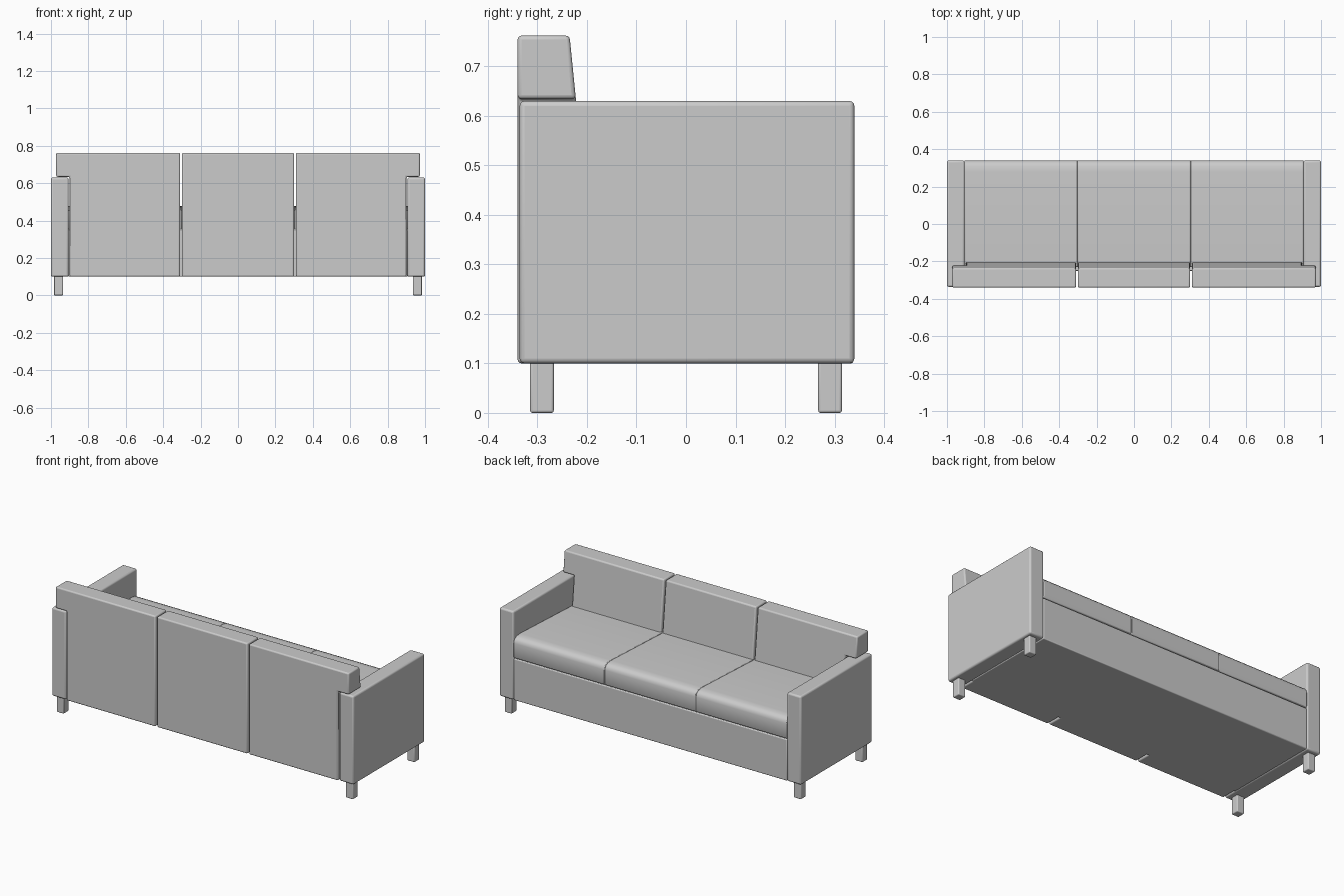
import bpy, bmesh

if "Cube" in bpy.data.objects:
    bpy.data.objects.remove(bpy.data.objects["Cube"])


def prism(name, pts, place, lo, hi, bevel=0.008, segs=3):
    """Extrude a 2D outline between lo and hi; place(a, b, t) gives the 3D point."""
    bm = bmesh.new()
    ends = [[bm.verts.new(place(a, b, t)) for a, b in pts] for t in (lo, hi)]
    n = len(pts)
    bm.faces.new(ends[0])
    bm.faces.new(ends[1])
    for i in range(n):
        j = (i + 1) % n
        bm.faces.new((ends[0][i], ends[0][j], ends[1][j], ends[1][i]))
    bmesh.ops.recalc_face_normals(bm, faces=bm.faces)
    me = bpy.data.meshes.new(name)
    bm.to_mesh(me)
    bm.free()
    ob = bpy.data.objects.new(name, me)
    bpy.context.collection.objects.link(ob)
    mod = ob.modifiers.new("soft_edges", 'BEVEL')
    mod.width, mod.segments = bevel, segs
    mod.limit_method = 'ANGLE'
    bpy.context.view_layer.objects.active = ob
    ob.select_set(True)
    bpy.ops.object.shade_smooth_by_angle()
    ob.select_set(False)
    return ob


def box(name, x0, x1, y0, y1, z0, z1, bevel=0.008):
    outline = [(x0, y0), (x1, y0), (x1, y1), (x0, y1)]
    return prism(name, outline, lambda a, b, t: (a, b, t), z0, z1, bevel)


# Base frame
box("base", -0.906, 0.906, -0.25, 0.338, 0.10, 0.348, 0.005)

# Arms and legs
for s, side in ((-1, "left"), (1, "right")):
    xs = sorted((s * 0.906, s * 1.0))
    box(side + "_arm", *xs, -0.336, 0.34, 0.10, 0.63, 0.01)
    xl = sorted((s * 0.935, s * 0.983))
    box(side + "_back_leg", *xl, -0.315, -0.267, 0.0, 0.11, 0.005)
    box(side + "_front_leg", *xl, 0.267, 0.315, 0.0, 0.11, 0.005)

# Seat cushions: side profile tilting back slightly, rounded front edge
seat = [(-0.23, 0.352), (0.336, 0.352), (0.34, 0.36), (0.34, 0.442),
        (0.336, 0.458), (0.326, 0.469), (0.31, 0.476), (0.28, 0.479),
        (-0.23, 0.456)]
for name, x0, x1 in (("left_seat", -0.906, -0.302), ("middle_seat", -0.302, 0.302),
                     ("right_seat", 0.302, 0.906)):
    prism(name, seat, lambda a, b, t: (t, a, b), x0, x1, 0.004, 2)


# Back cushions: flat rear, front leaning back; the outer two step over the arms
def back_point(x, z, t):
    return (x, -0.34 if t == 0 else -0.159 - 0.1 * z, z)


prism("middle_back", [(-0.3, 0.1), (0.3, 0.1), (0.3, 0.762), (-0.3, 0.762)],
      back_point, 0, 1)
for s, side in ((-1, "left"), (1, "right")):
    outline = [(s * 0.31, 0.1), (s * 0.9, 0.1), (s * 0.9, 0.634),
               (s * 0.972, 0.634), (s * 0.972, 0.762), (s * 0.31, 0.762)]
    prism(side + "_back", outline, back_point, 0, 1)
